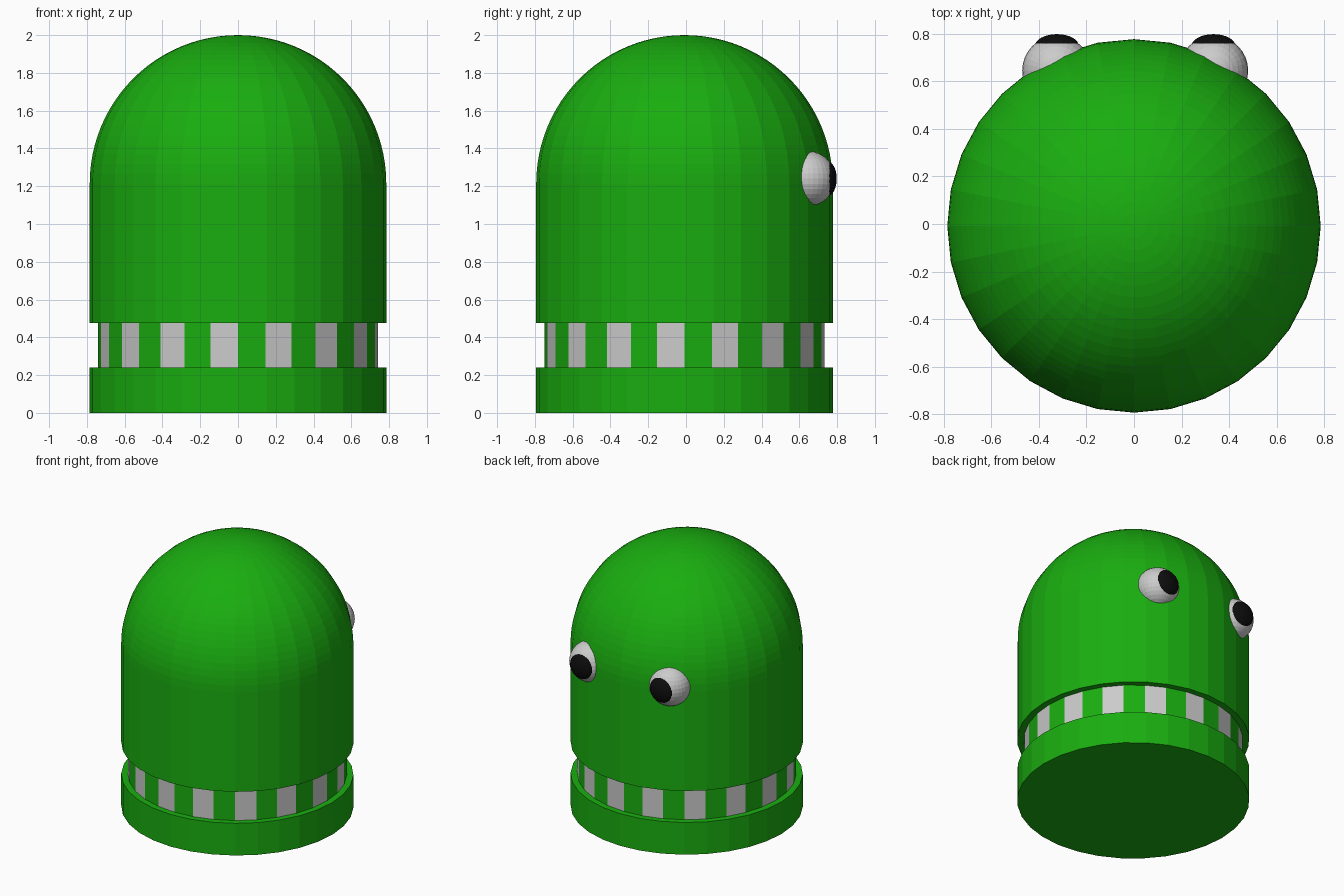
import bpy, bmesh, math
from mathutils import Matrix

if "Cube" in bpy.data.objects:
    bpy.data.objects.remove(bpy.data.objects["Cube"])

SIDES = 32
R, R_IN, CY = 0.785, 0.74, -0.008
DOME_Z = 1.215


def material(name, rgb):
    m = bpy.data.materials.new(name)
    m.diffuse_color = (*rgb, 1)
    m.use_nodes = True
    m.node_tree.nodes["Principled BSDF"].inputs["Base Color"].default_value = m.diffuse_color
    return m


green = material("green", (0.01, 0.42, 0.005))
white = material("white", (0.6, 0.6, 0.6))
black = material("black", (0.004, 0.004, 0.004))


def finish(name, bm, mats):
    bmesh.ops.recalc_face_normals(bm, faces=bm.faces)
    me = bpy.data.meshes.new(name)
    bm.to_mesh(me)
    bm.free()
    for m in mats:
        me.materials.append(m)
    ob = bpy.data.objects.new(name, me)
    bpy.context.collection.objects.link(ob)
    return ob


def lathe(name, profile, mats, stripes=False):
    """Revolve (radius, z) points around the body axis."""
    bm = bmesh.new()
    rings = []
    for r, z in profile:
        if r < 1e-5:
            rings.append([bm.verts.new((0, CY, z))] * SIDES)
            continue
        angles = [2 * math.pi * i / SIDES for i in range(SIDES)]
        rings.append([bm.verts.new((r * math.cos(a), CY + r * math.sin(a), z)) for a in angles])
    for lo, hi in zip(rings, rings[1:]):
        for i in range(SIDES):
            j = (i + 1) % SIDES
            corners = list(dict.fromkeys((lo[i], lo[j], hi[j], hi[i])))
            face = bm.faces.new(corners)
            face.material_index = i % 2 if stripes else 0
    return finish(name, bm, mats)


def ellipsoid(name, center, radii, mat):
    bm = bmesh.new()
    bmesh.ops.create_uvsphere(bm, u_segments=32, v_segments=16, radius=1,
                              matrix=Matrix.Translation(center) @ Matrix.Diagonal((*radii, 1)))
    return finish(name, bm, [mat])


# Lower jaw: short solid drum
lathe("lower_jaw", [(0, 0), (R, 0), (R, 0.24), (0, 0.24)], [green])

# Teeth: recessed ring, every second facet white
lathe("teeth", [(R_IN, 0.24), (R_IN, 0.475)], [green, white], stripes=True)

# Head: drum with a hemispherical dome
rings = 24
dome = [(R * math.cos(t), DOME_Z + R * math.sin(t))
        for t in (math.pi / 2 * k / rings for k in range(rings + 1))]
lathe("head", [(0, 0.475), (R, 0.475)] + dome, [green])

# Eyes with protruding pupils, looking to the back (+y)
for side, label in ((-1, "left"), (1, "right")):
    x = 0.005 + side * 0.329
    ellipsoid(label + "_eye", (x, 0.645, 1.24), (0.146, 0.146, 0.146), white)
    ellipsoid(label + "_pupil", (x, 0.747, 1.24), (0.093, 0.051, 0.093), black)
